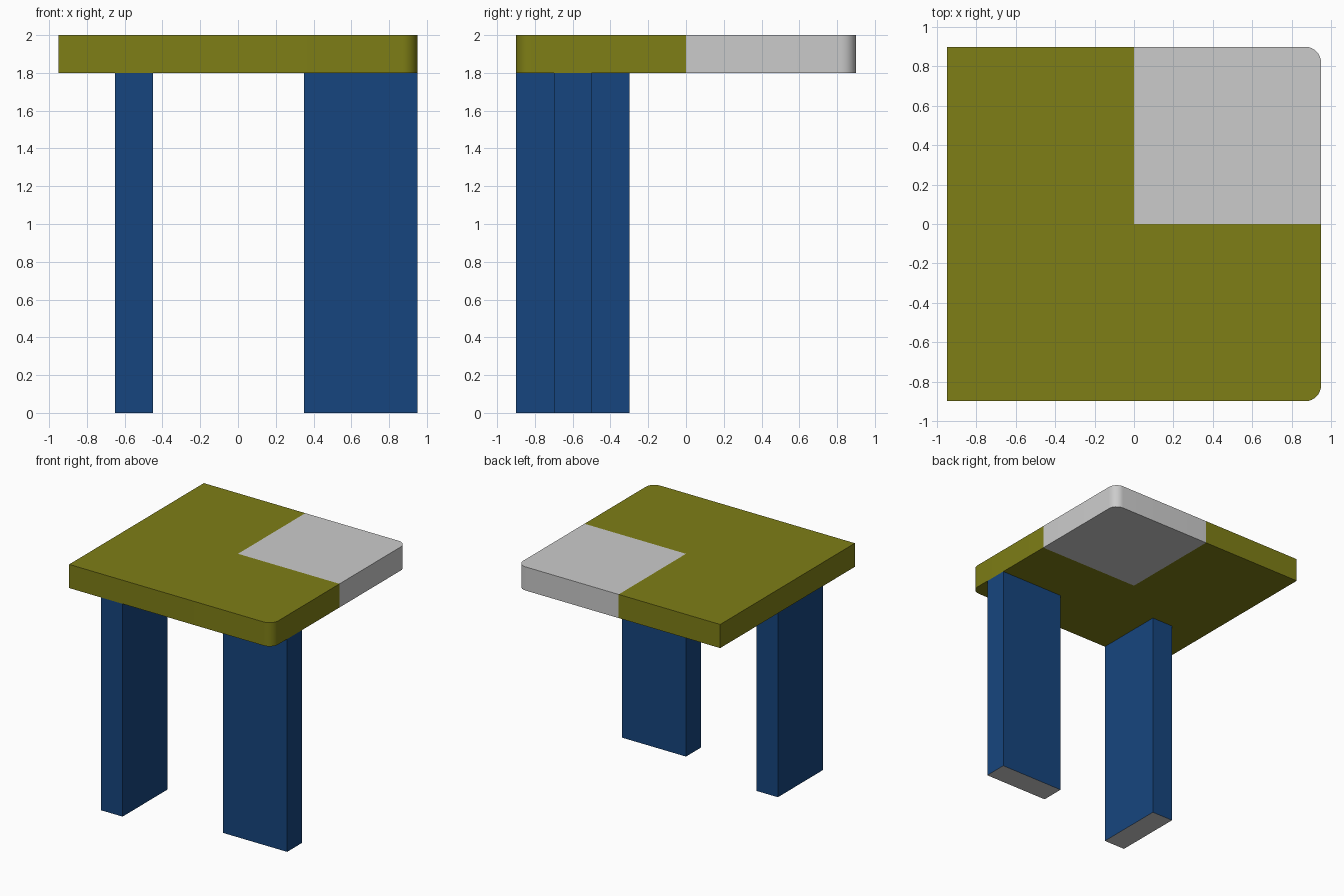
import bpy, bmesh
from math import radians
from mathutils import Vector

if "Cube" in bpy.data.objects:
    bpy.data.objects.remove(bpy.data.objects["Cube"])


def material(name, rgb):
    mat = bpy.data.materials.new(name)
    mat.diffuse_color = (*rgb, 1)
    mat.use_nodes = True
    mat.node_tree.nodes["Principled BSDF"].inputs["Base Color"].default_value = mat.diffuse_color
    return mat


olive = material("olive", (0.21, 0.21, 0.008))
blue = material("blue", (0.008, 0.06, 0.21))


def box_mesh(lo, hi):
    """Box between two opposite corners, as a bmesh."""
    lo, hi = Vector(lo), Vector(hi)
    bm = bmesh.new()
    bmesh.ops.create_cube(bm, size=1)
    for v in bm.verts:
        v.co = (lo + hi) / 2 + v.co * (hi - lo)
    return bm


def finish(bm, name, mat):
    """Slot 0 is the colour, slot 1 stays empty for plain grey faces."""
    bm.normal_update()
    mesh = bpy.data.meshes.new(name)
    bm.to_mesh(mesh)
    bm.free()
    mesh.materials.append(mat)
    mesh.materials.append(None)
    obj = bpy.data.objects.new(name, mesh)
    bpy.context.collection.objects.link(obj)
    return obj


# Tabletop slab with the two right-hand corners rounded
bm = box_mesh((-0.95, -0.9, 1.8), (0.95, 0.9, 2.0))
corners = [e for e in bm.edges if all(v.co.x > 0 for v in e.verts)
           and abs(e.verts[0].co.z - e.verts[1].co.z) > 0.1]
bmesh.ops.bevel(bm, geom=corners, offset=0.08, segments=8, profile=0.5,
                affect='EDGES')
# Cut along both centre lines and leave the back right quarter grey
for normal in ((1, 0, 0), (0, 1, 0)):
    bmesh.ops.bisect_plane(bm, geom=bm.verts[:] + bm.edges[:] + bm.faces[:],
                           plane_co=(0, 0, 0), plane_no=normal)
for f in bm.faces:
    c = f.calc_center_median()
    f.material_index = 1 if c.x > 0.001 and c.y > 0.001 else 0
top = finish(bm, "tabletop", olive)
bpy.context.view_layer.objects.active = top
top.select_set(True)
bpy.ops.object.shade_smooth_by_angle(angle=radians(30))

# Two plank legs set at right angles, with grey soles
for name, x, half_x, half_y in (("left_leg", -0.55, 0.1, 0.3),
                                ("right_leg", 0.65, 0.3, 0.1)):
    bm = box_mesh((x - half_x, -0.6 - half_y, 0), (x + half_x, -0.6 + half_y, 1.8))
    for f in bm.faces:
        f.material_index = 1 if f.calc_center_median().z < 0.01 else 0
    finish(bm, name, blue)
